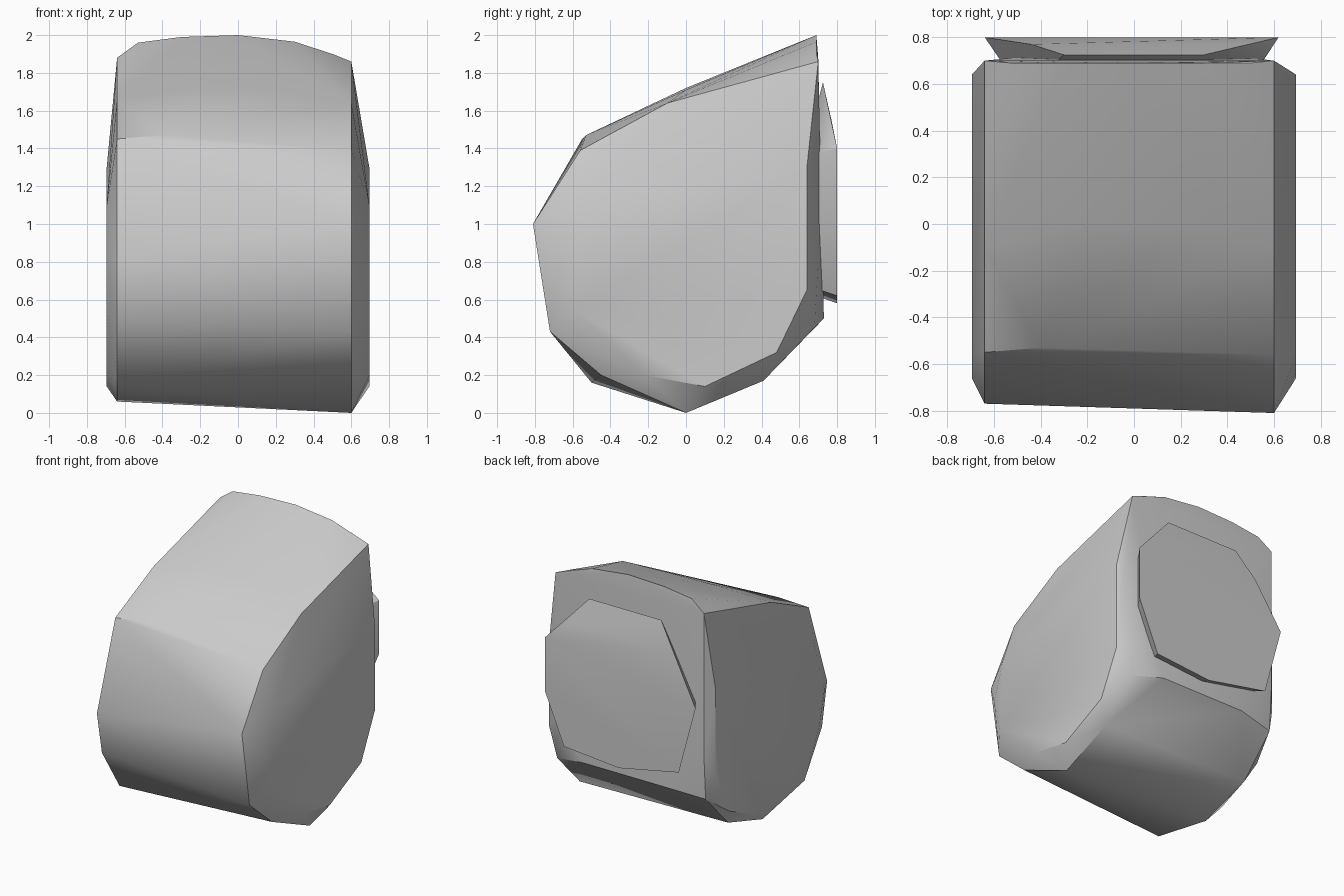
import bpy, bmesh, math

cube = bpy.data.objects.get("Cube")
if cube:
    bpy.data.objects.remove(cube, do_unlink=True)

grey = bpy.data.materials.new("plain grey")
grey.use_nodes = True
shade = (0.6, 0.6, 0.6, 1.0)
grey.diffuse_color = shade
grey.node_tree.nodes["Principled BSDF"].inputs["Base Color"].default_value = shade


def finish(name, bm, angle):
    bmesh.ops.recalc_face_normals(bm, faces=bm.faces)
    mesh = bpy.data.meshes.new(name)
    bm.to_mesh(mesh)
    bm.free()
    mesh.materials.append(grey)
    obj = bpy.data.objects.new(name, mesh)
    bpy.context.collection.objects.link(obj)
    bpy.ops.object.select_all(action='DESELECT')
    obj.select_set(True)
    bpy.context.view_layer.objects.active = obj
    bpy.ops.object.shade_smooth_by_angle(angle=math.radians(angle))


def hull(name, points, angle=30):
    bm = bmesh.new()
    for p in points:
        bm.verts.new(p)
    result = bmesh.ops.convex_hull(bm, input=bm.verts)
    unused = {g for g in result["geom_interior"] + result["geom_unused"]
              if isinstance(g, bmesh.types.BMVert)}
    bmesh.ops.delete(bm, geom=list(unused), context='VERTS')
    finish(name, bm, angle)


def section(x, profile):
    return [(x, y, z) for y, z in profile]


# Rim profiles (y, z) where the curved shell meets each side
left_rim = [(0, 0), (-.45, .2), (-.72, .43), (-.81, 1), (-.56, 1.39),
            (-.1, 1.64), (.7, 1.86), (.7, .8), (.68, .45), (.41, .17)]
right_rim = [(0, .06), (-.5, .16), (-.71, .49), (-.77, .81), (-.55, 1.45),
             (-.1, 1.66), (.7, 1.88), (.7, .8), (.68, .47), (.41, .19)]
# Slightly bulging side panels
side_panel = [(.64, 1.3), (.64, .65), (.48, .32), (.1, .14), (-.22, .2),
              (-.6, .55), (-.66, .8), (-.56, 1.1)]
# Crown along the top back edge, as (x, z)
crown = [(-.53, 1.96), (-.3, 1.99), (0, 2), (.3, 1.965), (.5, 1.9)]
ridge = [(-.4, -.53, 1.47), (-.2, 0, 1.72), (.2, 0, 1.71)]
back_toe = [(-.35, .73, .5), (.35, .73, .5)]

hull("pod_body",
     section(.6, left_rim) + section(-.64, right_rim)
     + section(.695, side_panel) + section(-.695, side_panel)
     + [(x, .69, z) for x, z in crown] + ridge + back_toe)

# Raised back pad: undercut at the sides, blending into the wall at the top
pad_outline = [(-.64, 1.2), (-.44, 1.55), (.45, 1.55), (.62, 1.4),
               (.62, 1), (.46, .62), (0, .58), (-.5, .68)]
pad_top = [(-.3, .725, 1.75), (.3, .725, 1.75)]
pad_root = [(x * .85, .66, 1.08 + (z - 1.08) * .9) for x, z in pad_outline]
hull("back_pad",
     [(x, .8 if z < 1.5 else .77, z) for x, z in pad_outline] + pad_top + pad_root)
